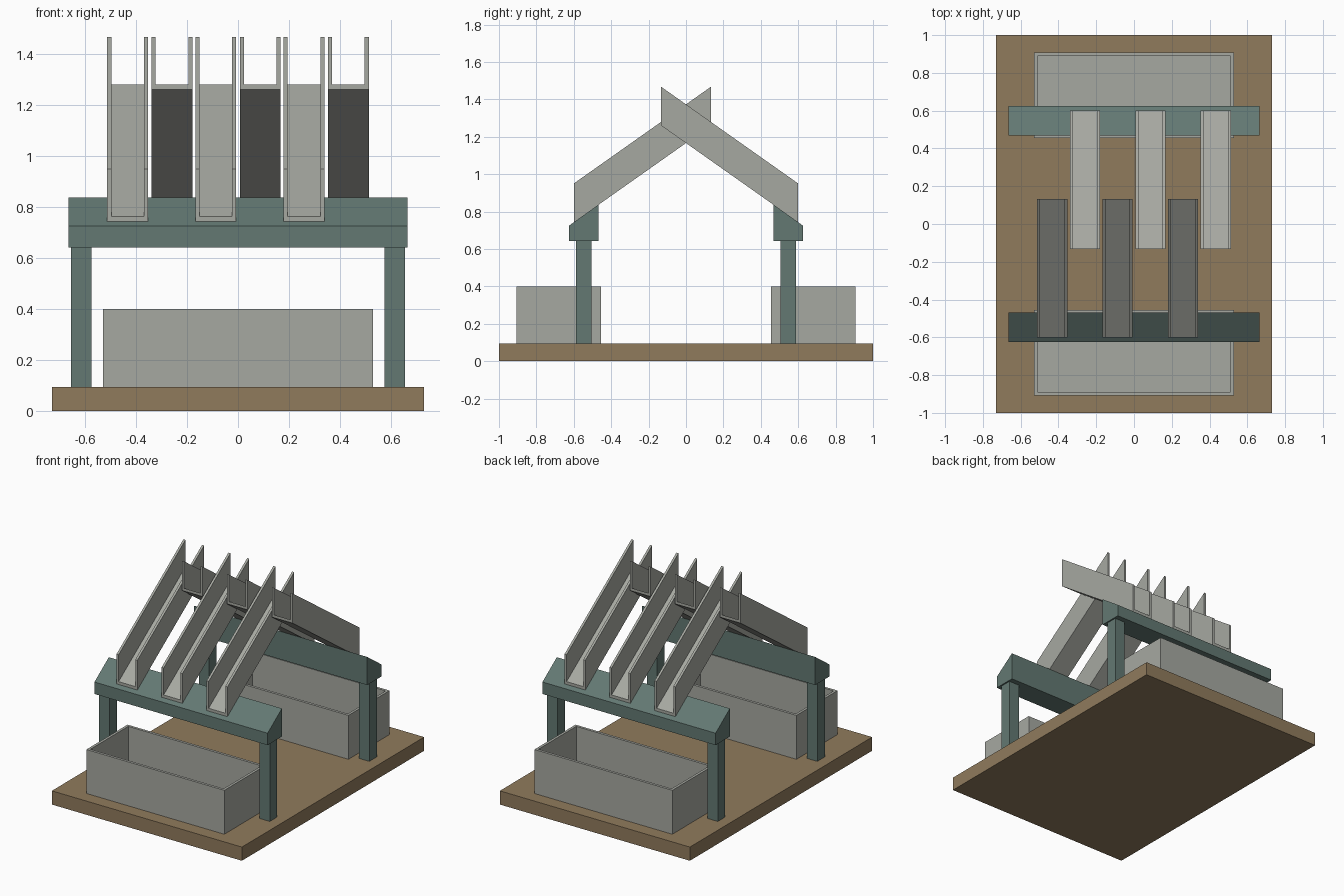
import bpy
import bmesh
from mathutils import Matrix, Vector

cube = bpy.data.objects.get("Cube")
if cube:
    bpy.data.objects.remove(cube, do_unlink=True)


def material(name, srgb):
    color = [(c / 255) ** 2.2 for c in srgb] + [1]
    mat = bpy.data.materials.new(name)
    mat.use_nodes = True
    mat.diffuse_color = color
    mat.node_tree.nodes["Principled BSDF"].inputs["Base Color"].default_value = color
    return mat


wood = material("brown wood", (143, 122, 93))
teal = material("dull teal", (99, 120, 114))
grey = material("warm grey", (165, 167, 160))


def prism(name, outline, sweep, mat, turn=0, hollow=None):
    """Sweep a planar outline along a vector, optionally hollowing the end face."""
    bm = bmesh.new()
    face = bm.faces.new([bm.verts.new(p) for p in outline])
    swept = bmesh.ops.extrude_face_region(bm, geom=[face], use_keep_orig=True)["geom"]
    bmesh.ops.translate(bm, vec=sweep, verts=[v for v in swept if isinstance(v, bmesh.types.BMVert)])
    bmesh.ops.recalc_face_normals(bm, faces=bm.faces)
    if hollow:
        wall, depth = hollow
        top = max(bm.faces, key=lambda f: f.calc_center_median().z)
        bmesh.ops.inset_region(bm, faces=[top], thickness=wall)
        pit = bmesh.ops.extrude_face_region(bm, geom=[top])["geom"]
        bmesh.ops.delete(bm, geom=[top], context='FACES')
        bmesh.ops.translate(bm, vec=(0, 0, -depth), verts=[v for v in pit if isinstance(v, bmesh.types.BMVert)])
        bmesh.ops.recalc_face_normals(bm, faces=bm.faces)
    bmesh.ops.transform(bm, matrix=Matrix.Rotation(turn, 4, 'Z'), verts=bm.verts)
    mesh = bpy.data.meshes.new(name)
    bm.to_mesh(mesh)
    bm.free()
    mesh.materials.append(mat)
    obj = bpy.data.objects.new(name, mesh)
    bpy.context.collection.objects.link(obj)
    return obj


def box(name, x, y, z, mat, turn=0, hollow=None):
    outline = [(x[0], y[0], z[0]), (x[1], y[0], z[0]), (x[1], y[1], z[0]), (x[0], y[1], z[0])]
    return prism(name, outline, Vector((0, 0, z[1] - z[0])), mat, turn, hollow)


# Ground slab
BASE = 0.095
box("base", (-0.73, 0.73), (-1, 1), (0, BASE), wood)

# Each half is the other turned half way round
for side, turn in (("front", 0), ("back", 3.14159265)):
    # Open-topped planter
    box(side + "_planter", (-0.53, 0.53), (-0.907, -0.455), (BASE, 0.40), grey, turn, (0.026, 0.28))

    # Posts and sloped beam
    for label, x in (("right", -0.615), ("left", 0.615)):
        box(f"{side}_{label}_post", (x - 0.04, x + 0.04), (-0.587, -0.505), (BASE, 0.645), teal, turn)
    beam = [(-0.625, 0.642), (-0.468, 0.642), (-0.468, 0.837), (-0.625, 0.725)]
    prism(side + "_beam", [(-0.665, y, z) for y, z in beam], Vector((1.33, 0, 0)), teal, turn)

    # Sloped U-shaped channels with upright ends
    for i in range(3):
        x, w, t = -0.433 + 0.346 * i, 0.08, 0.016
        low, high, floor = 0.743, 0.95, 0.763
        channel = [(-w, low), (w, low), (w, high), (w - t, high),
                   (w - t, floor), (t - w, floor), (t - w, high), (-w, high)]
        prism(f"{side}_channel_{i + 1}", [(x + dx, -0.6, z) for dx, z in channel],
              Vector((0, 0.733, 0.517)), grey, turn)
